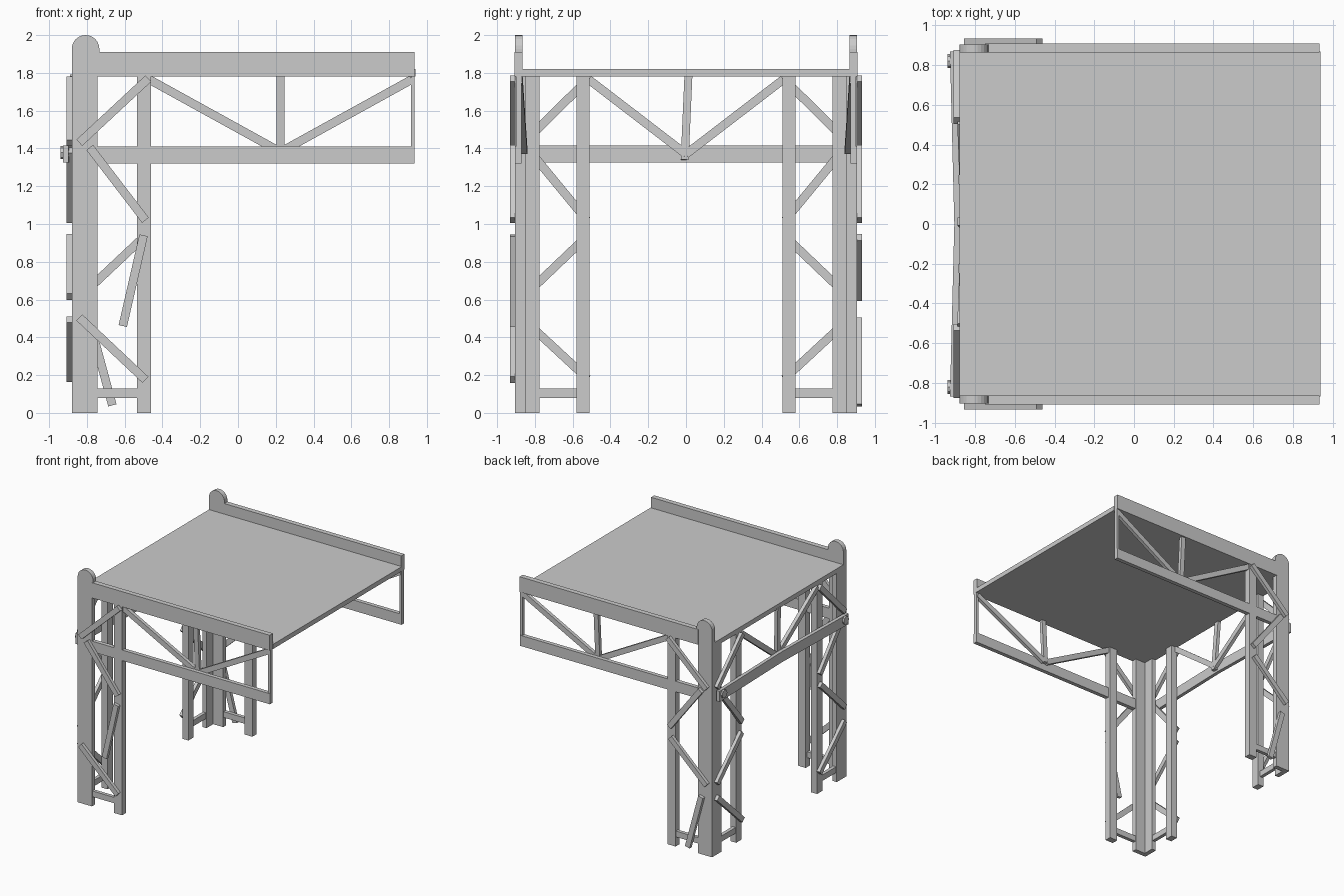
import bpy, bmesh, math
from mathutils import Vector

if "Cube" in bpy.data.objects:
    bpy.data.objects.remove(bpy.data.objects["Cube"])


def finish(name, bm):
    bmesh.ops.recalc_face_normals(bm, faces=bm.faces)
    me = bpy.data.meshes.new(name)
    bm.to_mesh(me)
    bm.free()
    ob = bpy.data.objects.new(name, me)
    bpy.context.collection.objects.link(ob)
    return ob


def extrude(name, pts, vec):
    """Solid from a planar profile pushed along vec."""
    bm = bmesh.new()
    face = bm.faces.new([bm.verts.new(p) for p in pts])
    ext = bmesh.ops.extrude_face_region(bm, geom=[face])
    verts = [g for g in ext["geom"] if isinstance(g, bmesh.types.BMVert)]
    bmesh.ops.translate(bm, verts=verts, vec=vec)
    return finish(name, bm)


def box(name, x, y, z):
    x, y = sorted(x), sorted(y)
    pts = [(x[0], y[0], z[0]), (x[1], y[0], z[0]), (x[1], y[1], z[0]), (x[0], y[1], z[0])]
    return extrude(name, pts, (0, 0, z[1] - z[0]))


def bar(name, p, q, width, thick, normal):
    """Straight plank from p to q; thickness lies along normal."""
    p, q = Vector(p), Vector(q)
    d = (q - p).normalized()
    w = d.cross(Vector(normal)).normalized()
    n = w.cross(d)
    w, n = w * width / 2, n * thick / 2
    return extrude(name, [p - w - n, p + w - n, p + w + n, p - w + n], q - p)


# Deck
box("deck", (-0.88, 0.94), (-0.87, 0.87), (1.78, 1.82))

# Plank braces as (outer, height) pairs: steep ones have slipped loose
upper = [((0.84, 1.43), (0.475, 1.77)), ((0.785, 1.405), (0.49, 1.02))]
front_braces = upper + [((0.50, 0.94), (0.61, 0.46)), ((0.84, 0.505), (0.49, 0.175))]
back_braces = upper + [((0.50, 0.93), (0.84, 0.61)), ((0.79, 0.50), (0.665, 0.04))]
side_braces = [((0.86, 1.43), (0.52, 1.765)), ((0.83, 1.39), (0.525, 1.02)),
               ((0.53, 0.93), (0.86, 0.615)), ((0.86, 0.495), (0.52, 0.18))]

for s, tag in ((-1, "front"), (1, "back")):
    fy = (0.865 * s, 0.905 * s)
    N = (0, 1, 0)
    # L-shaped corner post with domed cap
    box(tag + "_corner_post", (-0.88, -0.745), fy, (0, 1.80))
    box(tag + "_corner_post_side", (-0.88, -0.84), (0.775 * s, 0.865 * s), (0, 1.78))
    arc = [(-0.807 + 0.073 * math.cos(math.pi * i / 12), fy[0],
            1.927 + 0.073 * math.sin(math.pi * i / 12)) for i in range(13)]
    extrude(tag + "_post_cap", [(-0.734, fy[0], 1.78)] + arc + [(-0.88, fy[0], 1.78)],
            (0, fy[1] - fy[0], 0))
    # Secondary posts and foot struts
    box(tag + "_inner_post", (-0.535, -0.46), (0.85 * s, 0.905 * s), (0, 1.78))
    box(tag + "_side_inner_post", (-0.88, -0.825), (0.51 * s, 0.58 * s), (0, 1.78))
    box(tag + "_foot_strut", (-0.75, -0.53), (0.87 * s, 0.9 * s), (0.08, 0.13))
    box(tag + "_side_foot_strut", (-0.875, -0.845), (0.57 * s, 0.78 * s), (0.08, 0.13))
    # Side rail and lower beam
    box(tag + "_rail", (-0.75, 0.935), (0.865 * s, 0.908 * s), (1.78, 1.91))
    box(tag + "_lower_beam", (-0.75, 0.935), (0.87 * s, 0.905 * s), (1.32, 1.41))
    # Truss under the rail, leaning inward at the bottom
    top, low = 0.88 * s, 0.855 * s
    bar(tag + "_truss_left", (-0.47, top, 1.765), (0.21, low, 1.39), 0.045, 0.03, N)
    bar(tag + "_truss_right", (0.92, top, 1.765), (0.24, low, 1.39), 0.045, 0.03, N)
    bar(tag + "_truss_middle", (0.225, top, 1.79), (0.225, low, 1.38), 0.042, 0.03, N)
    box(tag + "_truss_end", (0.915, 0.935), (0.87 * s, 0.9 * s), (1.40, 1.79))
    # Braces nailed to the outside of the legs
    for i, (a, b) in enumerate(front_braces if s < 0 else back_braces):
        bar(f"{tag}_brace_{i}", (-a[0], 0.919 * s, a[1]), (-b[0], 0.919 * s, b[1]),
            0.045, 0.028, N)
    for i, (a, b) in enumerate(side_braces):
        bar(f"{tag}_side_brace_{i}", (-0.894, a[0] * s, a[1]), (-0.894, b[0] * s, b[1]),
            0.045, 0.028, (1, 0, 0))
    # Left cross beam half and its end bolt
    bar(tag + "_cross_beam", (-0.912, 0.87 * s, 1.37), (-0.89, 0, 1.37), 0.09, 0.03, (1, 0, 0))
    ring = [(-0.92, 0.82 * s + 0.035 * math.cos(math.tau * i / 8),
             1.378 + 0.035 * math.sin(math.tau * i / 8)) for i in range(8)]
    extrude(tag + "_beam_bolt", ring, (-0.02, 0, 0))
    # Left truss diagonal
    bar(tag + "_left_truss", (-0.875, 0.515 * s, 1.765), (-0.855, 0, 1.37), 0.045, 0.03, (1, 0, 0))

# Left truss middle stick
bar("left_truss_middle", (-0.875, 0.013, 1.79), (-0.855, -0.007, 1.34), 0.042, 0.03, (1, 0, 0))
